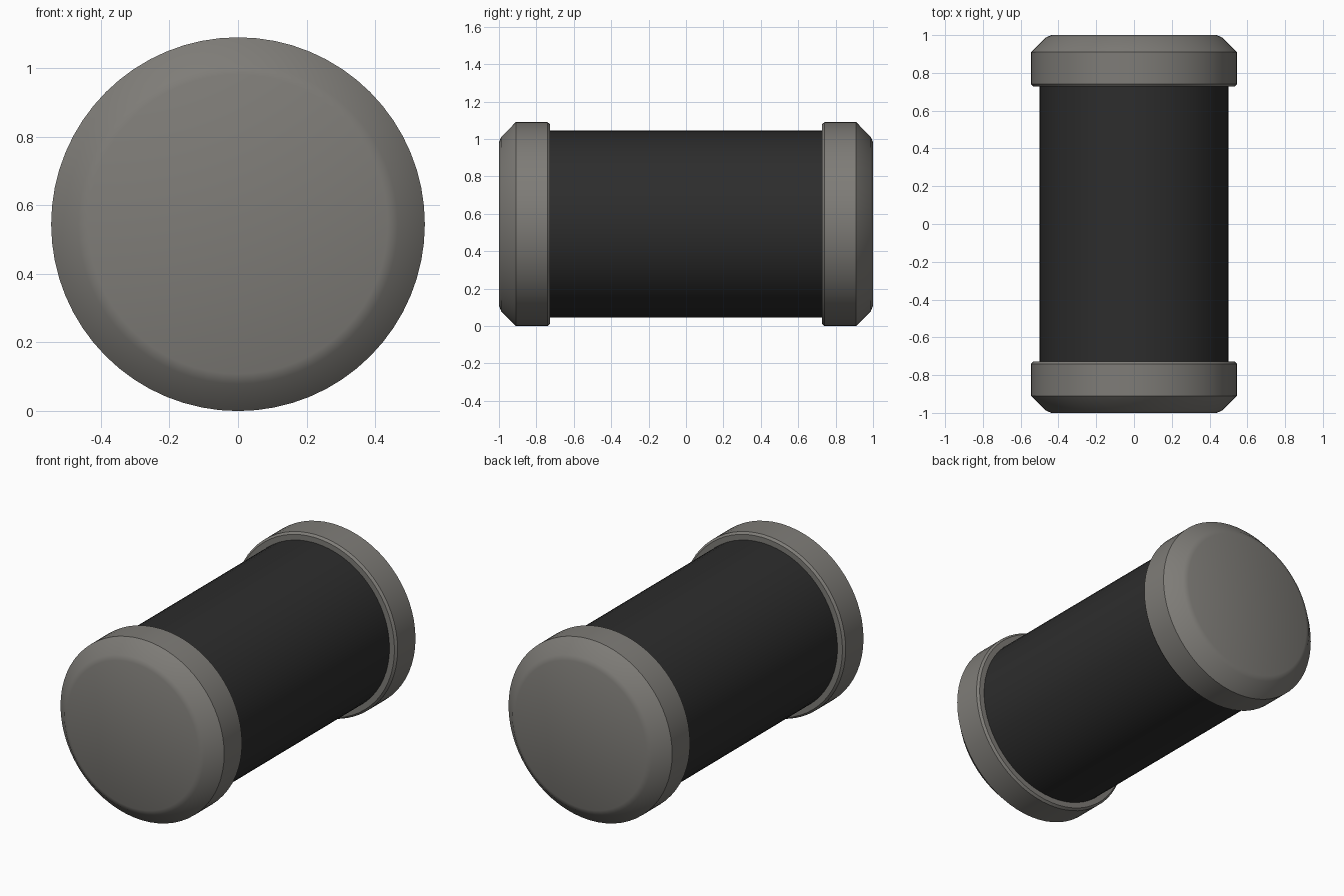
import bpy, bmesh, math

if "Cube" in bpy.data.objects:
    bpy.data.objects.remove(bpy.data.objects["Cube"])

SIDES = 64
CENTRE_Z = 0.545


def material(name, rgb):
    m = bpy.data.materials.new(name)
    m.diffuse_color = (*rgb, 1.0)
    m.use_nodes = True
    m.node_tree.nodes["Principled BSDF"].inputs["Base Color"].default_value = m.diffuse_color
    return m


def lathe(name, profile, mat):
    """Revolve (radius, y) points around the long axis; flat discs close open ends."""
    bm = bmesh.new()
    rings = []
    for r, y in profile:
        rings.append([bm.verts.new((r * math.cos(2 * math.pi * i / SIDES), y,
                                    CENTRE_Z + r * math.sin(2 * math.pi * i / SIDES)))
                      for i in range(SIDES)])
    for a, b in zip(rings, rings[1:]):
        for i in range(SIDES):
            j = (i + 1) % SIDES
            bm.faces.new((a[i], a[j], b[j], b[i]))
    bm.faces.new(rings[0])
    bm.faces.new(rings[-1])
    bmesh.ops.recalc_face_normals(bm, faces=bm.faces)
    mesh = bpy.data.meshes.new(name)
    bm.to_mesh(mesh)
    bm.free()
    mesh.materials.append(mat)
    obj = bpy.data.objects.new(name, mesh)
    bpy.context.collection.objects.link(obj)
    bpy.ops.object.select_all(action='DESELECT')
    obj.select_set(True)
    bpy.context.view_layer.objects.active = obj
    bpy.ops.object.shade_smooth_by_angle(angle=math.radians(30))
    return obj


grey = material("warm grey metal", (0.21, 0.202, 0.186))
black = material("black sleeve", (0.026, 0.026, 0.026))

# Dark cylindrical sleeve
lathe("body", [(0.5, -0.74), (0.5, 0.74)], black)

# Chamfered end caps, mirrored front to back
cap_profile = [(0.437, 1.0), (0.466, 0.988), (0.545, 0.91),
               (0.545, 0.74), (0.533, 0.727), (0.495, 0.727)]
for name, side in (("front_cap", -1), ("back_cap", 1)):
    lathe(name, [(r, side * y) for r, y in cap_profile], grey)
